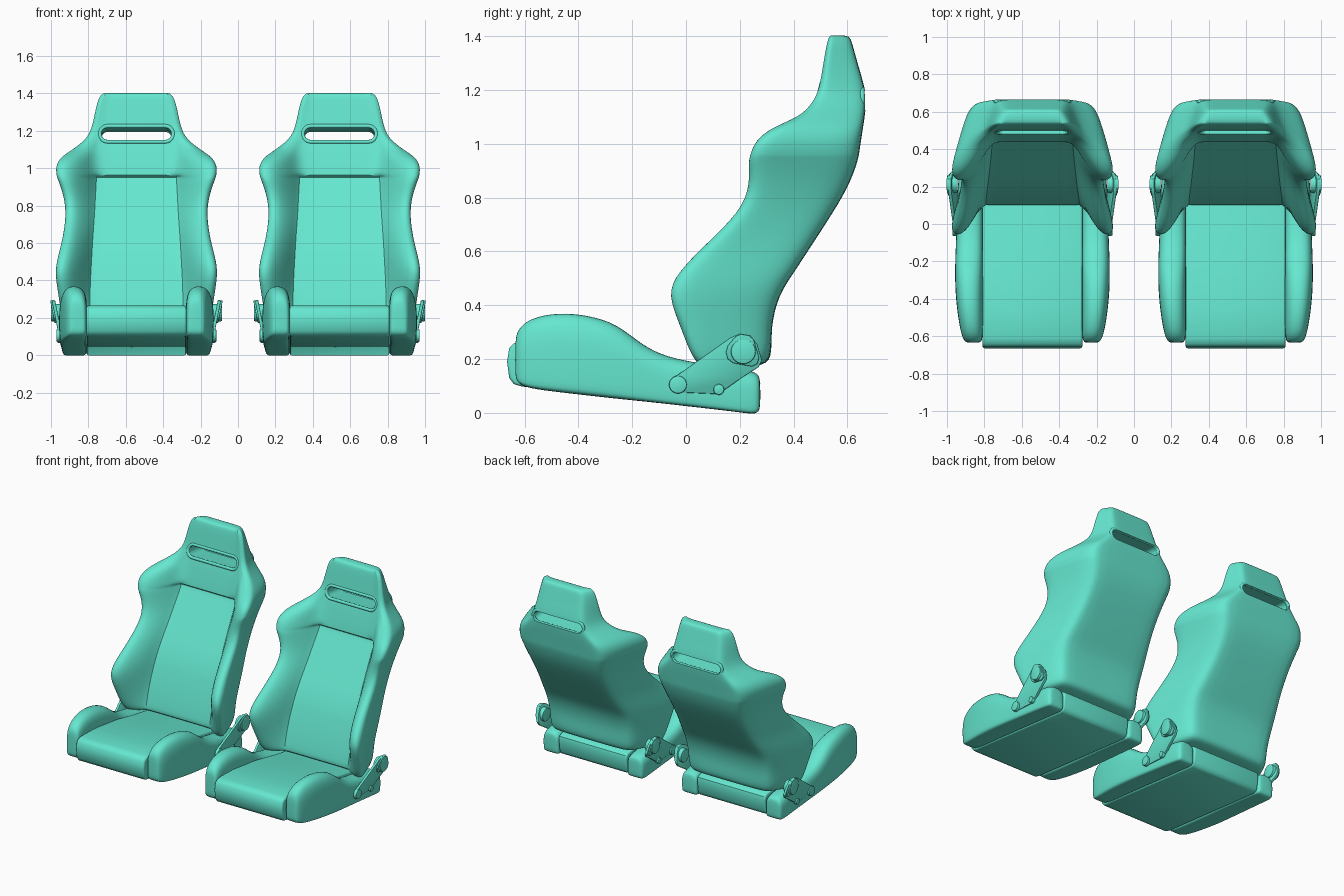
import bpy, bmesh, math
from mathutils import Matrix, Vector

if "Cube" in bpy.data.objects:
    bpy.data.objects.remove(bpy.data.objects["Cube"])

CX = 0.543  # distance of each seat from the middle
teal = bpy.data.materials.new("teal_upholstery")
teal.diffuse_color = (0.13, 0.80, 0.63, 1)
teal.use_nodes = True
teal.node_tree.nodes["Principled BSDF"].inputs["Base Color"].default_value = teal.diffuse_color


def new_object(name, bm):
    bmesh.ops.recalc_face_normals(bm, faces=bm.faces)
    me = bpy.data.meshes.new(name)
    bm.to_mesh(me)
    bm.free()
    ob = bpy.data.objects.new(name, me)
    bpy.context.collection.objects.link(ob)
    return ob


def add_mod(ob, kind, **props):
    m = ob.modifiers.new(kind.title(), kind)
    for k, v in props.items():
        setattr(m, k, v)


def place_pair(ob, angle=35):
    """Bake the modifiers, then put one copy in each seat."""
    bpy.context.view_layer.update()
    dg = bpy.context.evaluated_depsgraph_get()
    me = bpy.data.meshes.new_from_object(ob.evaluated_get(dg))
    me.shade_smooth()
    me.set_sharp_from_angle(angle=math.radians(angle))
    me.materials.clear()
    me.materials.append(teal)
    name = ob.name
    bpy.data.objects.remove(ob)
    for side, s in (("left", -1), ("right", 1)):
        o = bpy.data.objects.new(f"{name}_{side}", me)
        o.location.x = s * CX
        bpy.context.collection.objects.link(o)


def prism(bm, pts, a, b, to3d):
    """Extrude a 2D outline between depths a and b."""
    lo = [bm.verts.new(to3d(p, a)) for p in pts]
    hi = [bm.verts.new(to3d(p, b)) for p in pts]
    n = len(pts)
    for i in range(n):
        j = (i + 1) % n
        bm.faces.new((lo[i], lo[j], hi[j], hi[i]))
    bm.faces.new(lo)
    bm.faces.new(hi)


def stadium(half, r, n=12):
    pts = []
    for s, start in ((1, -90), (-1, 90)):
        for i in range(n + 1):
            a = math.radians(start + 180 * i / n)
            pts.append((s * half + r * math.cos(a), r * math.sin(a)))
    return pts


# Backrest: half cross-sections lofted upward, mirrored and smoothed
# columns: z, half width, panel half width, bolster front y, panel y, back y
BACK = [
    (0.17, .375, .25, .06, .10, .28), (0.20, .405, .25, .02, .10, .322),
    (0.32, .422, .25, -.025, .13, .314), (0.44, .442, .245, -.078, .17, .345),
    (0.52, .428, .24, -.04, .20, .40), (0.62, .40, .235, .06, .25, .465),
    (0.75, .380, .225, .20, .33, .55), (0.85, .393, .22, .232, .39, .608),
    (0.93, .422, .215, .225, .44, .636), (0.952, .43, .215, .23, .45, .641),
    (0.962, .433, .215, .233, .437, .643), (1.01, .438, .22, .25, .447, .65),
    (1.06, .412, .22, .31, .46, .658), (1.10, .345, .21, .42, .47, .664),
    (1.15, .28, .19, .468, .485, .669), (1.20, .245, .17, .495, .50, .668),
    (1.30, .225, .16, .51, .515, .637), (1.385, .205, .15, .525, .53, .615),
    (1.404, .175, .13, .535, .54, .605)]


def back_section(z, w, wi, yf, yc, yb):
    d, h, t = w - wi, yc - yf, yb - yf
    half = [(0, yc), (wi * .6, yc), (wi, yc), (wi + .27 * d, yc - .5 * h),
            (wi + .6 * d, yc - .93 * h), (w - .025, yf), (w, yf + .08 * t),
            (w * .97, yf + .25 * t), (w * .875, yf + .62 * t),
            (w * .79, yb - .09 * t), (w * .68, yb), (0, yb)]
    return [(x, y, z) for x, y in half]


bm = bmesh.new()
crease = bm.edges.layers.float.new("crease_edge")
rows = [[bm.verts.new(p) for p in back_section(*r)] for r in BACK]
for a, b in zip(rows, rows[1:]):
    for i in range(11):
        bm.faces.new((a[i], a[i + 1], b[i + 1], b[i]))
for r in (rows[0], rows[-1]):
    for i in range(5):
        bm.faces.new((r[i], r[i + 1], r[10 - i], r[11 - i]))
# Crisp seam around the recessed panel, softer ridge down the back
for k in range(10):
    bm.edges.get((rows[k][2], rows[k + 1][2]))[crease] = 0.9
for k in (9, 10):
    for i in (0, 1):
        bm.edges.get((rows[k][i], rows[k][i + 1]))[crease] = 0.9
for a, b in zip(rows[1:-1], rows[2:]):
    bm.edges.get((a[10], b[10]))[crease] = 0.3
backrest = new_object("backrest", bm)
add_mod(backrest, "MIRROR", use_clip=True)
add_mod(backrest, "SUBSURF", levels=2, render_levels=2)

# Slot through the headrest, falling slightly to the rear
bm = bmesh.new()
prism(bm, stadium(.155, .036), .3, .9,
      lambda p, y: (p[0], y, 1.183 + p[1] - .12 * (y - .49)))
cutter = new_object("slot_cutter", bm)
cutter.hide_render = True
add_mod(backrest, "BOOLEAN", operation="DIFFERENCE", object=cutter, solver="EXACT")
place_pair(backrest)
bpy.data.objects.remove(cutter)

# Trim rings set into the surface around the slot, front and back
for name, y, z0, slope in (("slot_trim_front", .497, 1.183, .25),
                           ("slot_trim_back", .654, 1.163, -.03)):
    cu = bpy.data.curves.new(name, "CURVE")
    cu.dimensions = "3D"
    cu.bevel_depth = .011
    cu.bevel_resolution = 2
    path = stadium(.155, .042)
    sp = cu.splines.new("POLY")
    sp.points.add(len(path) - 1)
    for q, (x, z) in zip(sp.points, path):
        q.co = (x, y + slope * z, z0 + z, 1)
    sp.use_cyclic_u = True
    ob = bpy.data.objects.new(name, cu)
    bpy.context.collection.objects.link(ob)
    place_pair(ob, 60)

# Cushion centre: side profile extruded across
CUSHION = [(-.61, .098), (-.64, .107), (-.657, .13), (-.665, .19), (-.657, .24),
           (-.64, .258), (-.61, .266), (-.45, .262), (-.2, .23), (0, .19), (.15, .165),
           (.25, .148), (.27, .135), (.276, .11), (.265, .03), (.255, .01), (.235, 0)]
bm = bmesh.new()
prism(bm, CUSHION, -.267, .267, lambda p, x: (x, p[0], p[1]))
cushion = new_object("seat_cushion", bm)
add_mod(cushion, "BEVEL", width=.012, segments=3, limit_method="ANGLE",
        angle_limit=math.radians(60))
place_pair(cushion, 40)

# Cushion side bolsters: rounded section lofted front to back
# columns: y, bottom lift, top z, inner x, outer x
BOLSTER = [(-.635, .04, .27, .283, .345), (-.627, .012, .31, .270, .364),
           (-.58, 0, .355, .264, .382), (-.47, 0, .376, .264, .40),
           (-.36, 0, .364, .264, .41), (-.26, 0, .334, .264, .412),
           (-.18, 0, .268, .264, .41), (-.10, 0, .217, .264, .407),
           (.03, 0, .187, .264, .402), (.20, 0, .165, .264, .397),
           (.264, -.004, .152, .267, .392), (.277, .02, .13, .28, .377)]
SECTION = [(0, .04), (.07, -.02), (.5, -.02), (.93, -.02), (1, .04), (1.02, .45),
           (1, .78), (.8, 1), (.3, 1), (.02, .86), (0, .5)]
bm = bmesh.new()
rings = []
for y, lift, top, xi, xo in BOLSTER:
    zb = max(.1 - .115 * (y + .62), 0) + lift
    rings.append([bm.verts.new((xi + u * (xo - xi), y, zb + v * (top - zb)))
                  for u, v in SECTION])
n = len(SECTION)
for a, b in zip(rings, rings[1:]):
    for i in range(n):
        j = (i + 1) % n
        bm.faces.new((a[i], a[j], b[j], b[i]))
bm.faces.new(rings[0])
bm.faces.new(rings[-1])
bolster = new_object("cushion_bolsters", bm)
add_mod(bolster, "MIRROR")
add_mod(bolster, "SUBSURF", levels=2, render_levels=2)
place_pair(bolster, 60)

# Recliner brackets: leaning plates with rounded triangular covers, both sides
PLATE = [(-.062, .105), (-.052, .128), (-.03, .142), (.165, .28), (.20, .295),
         (.24, .288), (.265, .255), (.283, .195), (.27, .17), (.2, .125),
         (.15, .09), (.115, .07), (.0, .075), (-.045, .075)]
COVER = [(.148, .225), (.155, .25), (.185, .285), (.205, .293), (.235, .288),
         (.252, .272), (.272, .205), (.265, .182), (.245, .172), (.175, .185), (.155, .2)]
bm = bmesh.new()
for outline, x0, x1 in ((PLATE, .396, .414), (COVER, .405, .423)):
    prism(bm, outline, x0, x1, lambda p, x: (x + .2 * (p[1] - .1), p[0], p[1]))
plate = new_object("recliner_brackets", bm)
add_mod(plate, "MIRROR")
add_mod(plate, "BEVEL", width=.004, segments=2, limit_method="ANGLE",
        angle_limit=math.radians(60))
place_pair(plate)

# Recliner knobs and bolts: y, z, radius, inner x, outer x
bm = bmesh.new()
for y, z, r, x0, x1 in ((.213, .228, .046, .40, .458),
                        (-.03, .105, .033, .38, .428), (.122, .087, .02, .38, .424)):
    m = Matrix.Translation(Vector(((x0 + x1) / 2, y, z))) @ Matrix.Rotation(math.pi / 2, 4, "Y")
    bmesh.ops.create_cone(bm, cap_ends=True, segments=32, radius1=r, radius2=r,
                          depth=x1 - x0, matrix=m)
knobs = new_object("recliner_knobs", bm)
add_mod(knobs, "MIRROR")
add_mod(knobs, "BEVEL", width=.005, segments=2, limit_method="ANGLE",
        angle_limit=math.radians(60))
place_pair(knobs)
